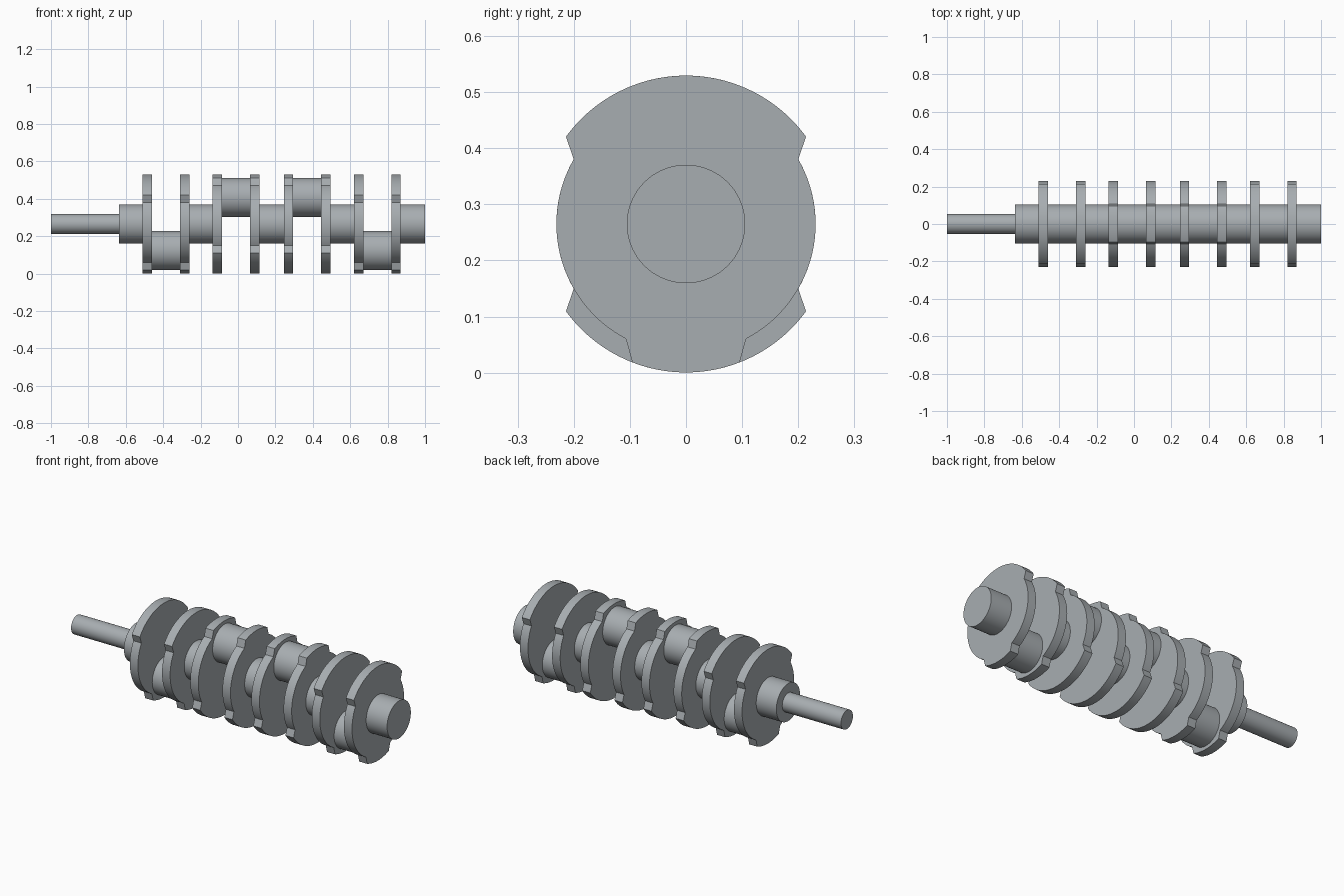
import bpy, bmesh, math

if "Cube" in bpy.data.objects:
    bpy.data.objects.remove(bpy.data.objects["Cube"])

ZC = 0.265                     # height of the shaft axis
R_DISC, R_LOBE = 0.231, 0.2645 # web disc and raised rim radii
R_MAIN, R_PIN, R_NOSE = 0.1055, 0.104, 0.053
PIN_THROW = 0.1415
WEB_T = 0.05

steel = bpy.data.materials.new("steel_grey")
steel.diffuse_color = (0.39, 0.42, 0.44, 1)
steel.use_nodes = True
steel.node_tree.nodes["Principled BSDF"].inputs["Base Color"].default_value = steel.diffuse_color


def prism(name, profile, x0, x1):
    """Extrude a closed (y, z) profile along x."""
    bm = bmesh.new()
    face = bm.faces.new([bm.verts.new((x0, y, z)) for y, z in profile])
    ext = bmesh.ops.extrude_face_region(bm, geom=[face])
    moved = [g for g in ext["geom"] if isinstance(g, bmesh.types.BMVert)]
    bmesh.ops.translate(bm, verts=moved, vec=(x1 - x0, 0, 0))
    bmesh.ops.recalc_face_normals(bm, faces=bm.faces[:])
    mesh = bpy.data.meshes.new(name)
    bm.to_mesh(mesh)
    bm.free()
    mesh.materials.append(steel)
    ob = bpy.data.objects.new(name, mesh)
    bpy.context.collection.objects.link(ob)
    bpy.ops.object.select_all(action="DESELECT")
    ob.select_set(True)
    bpy.context.view_layer.objects.active = ob
    bpy.ops.object.shade_smooth_by_angle(angle=math.radians(25))
    return ob


def circle(r, zc, n=72):
    return [(r * math.cos(2 * math.pi * i / n), zc + r * math.sin(2 * math.pi * i / n))
            for i in range(n)]


def web_profile(pin_dir):
    """Disc with a wide counterweight opposite the pin and a narrow lobe at it."""
    half = []
    # (radius, start angle, end angle), measured from the counterweight centre
    for r, a0, a1, n in ((R_LOBE, 0, 54, 18), (R_DISC, 60, 152.4, 30),
                         (R_LOBE, 158.8, 180, 8)):
        for i in range(n + 1):
            a = math.radians(a0 + (a1 - a0) * i / n)
            half.append((r * math.sin(a), -pin_dir * r * math.cos(a)))
    full = half + [(-y, z) for y, z in reversed(half[1:-1])]
    return [(y, ZC + z) for y, z in full]


# Nose shaft at the left end
prism("nose_shaft", circle(R_NOSE, ZC, 48), -1.0, -0.63)

# Throws: left web start, right web start, pin direction (down = -1, up = 1)
throws = [(-0.51, -0.31, -1), (-0.135, 0.065, 1), (0.245, 0.445, 1), (0.62, 0.82, -1)]
journal_start = -0.635
for i, (a, b, d) in enumerate(throws, 1):
    prism(f"main_journal_{i}", circle(R_MAIN, ZC), journal_start, a + 0.005)
    prism(f"web_left_{i}", web_profile(d), a, a + WEB_T)
    prism(f"web_right_{i}", web_profile(d), b, b + WEB_T)
    prism(f"crank_pin_{i}", circle(R_PIN, ZC + d * PIN_THROW),
          a + WEB_T - 0.005, b + 0.005)
    journal_start = b + WEB_T - 0.005

# Rear journal at the right end
prism("rear_journal", circle(R_MAIN, ZC), journal_start, 1.0)
